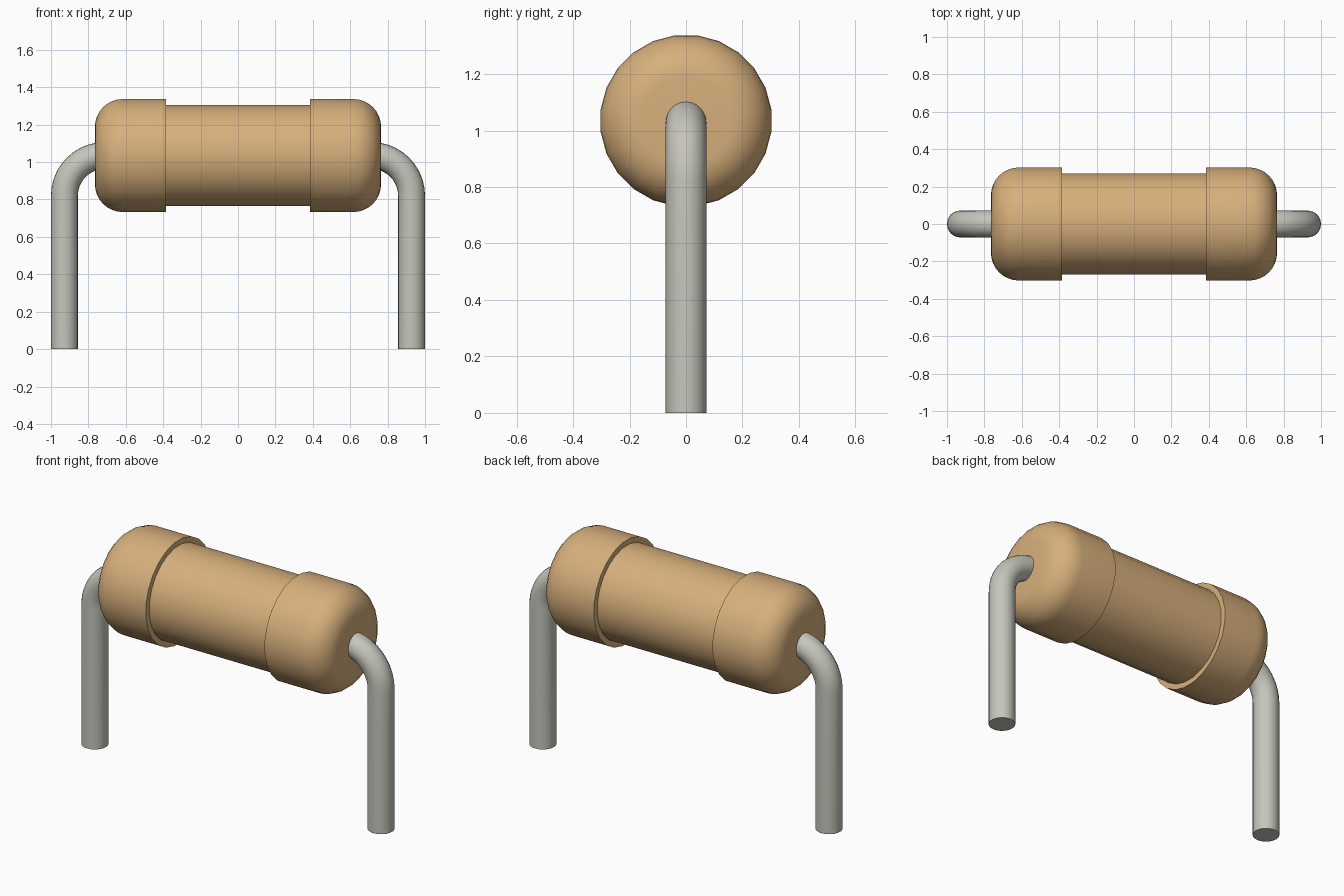
import bpy, bmesh
from math import sin, cos, pi, radians

if "Cube" in bpy.data.objects:
    bpy.data.objects.remove(bpy.data.objects["Cube"])

AXIS_Z = 1.035   # height of the resistor axis
SIDES = 24


def material(name, rgb):
    m = bpy.data.materials.new(name)
    m.diffuse_color = (*rgb, 1)
    m.use_nodes = True
    m.node_tree.nodes["Principled BSDF"].inputs["Base Color"].default_value = m.diffuse_color
    return m


def sweep(name, stations, mat, phase=0.0):
    """Skin round rings along a path in the XZ plane; station = (x, z, heading, radius)."""
    bm = bmesh.new()
    rings = []
    for x, z, a, r in stations:
        ring = []
        for i in range(SIDES):
            t = 2 * pi * (i + phase) / SIDES
            u, y = r * cos(t), r * sin(t)
            ring.append(bm.verts.new((x - u * sin(a), y, z + u * cos(a))))
        rings.append(ring)
    for p, q in zip(rings, rings[1:]):
        for i in range(SIDES):
            j = (i + 1) % SIDES
            bm.faces.new((p[i], p[j], q[j], q[i]))
    bm.faces.new(rings[0])
    bm.faces.new(rings[-1])
    bmesh.ops.recalc_face_normals(bm, faces=bm.faces)
    me = bpy.data.meshes.new(name)
    bm.to_mesh(me)
    bm.free()
    me.materials.append(mat)
    ob = bpy.data.objects.new(name, me)
    bpy.context.collection.objects.link(ob)
    bpy.ops.object.select_all(action='DESELECT')
    ob.select_set(True)
    bpy.context.view_layer.objects.active = ob
    bpy.ops.object.shade_smooth_by_angle(angle=radians(35))
    return ob


tan = material("tan_ceramic", (0.68, 0.43, 0.20))
metal = material("lead_metal", (0.56, 0.56, 0.50))

# Body: narrow barrel with a stepped, rounded cap at each end
END, CAP_IN, CAP_R, MID_R, FILLET = 0.765, 0.385, 0.305, 0.273, 0.15
half = [(CAP_IN, MID_R), (CAP_IN, CAP_R)]
for k in range(9):
    a = pi / 2 * k / 8
    half.append((END - FILLET + FILLET * sin(a), CAP_R - FILLET + FILLET * cos(a)))
profile = [(-x, r) for x, r in reversed(half)] + half
sweep("resistor_body", [(x, AXIS_Z, 0, r) for x, r in profile], tan, 0.5)

# Wire leads: out of the body, round a quarter bend, down to the ground
LEAD_X, LEAD_R, BEND = 0.928, 0.072, 0.215
for side, s in (("left", -1), ("right", 1)):
    path = [(s * 0.66, AXIS_Z, 0, LEAD_R)]
    for k in range(11):
        a = pi / 2 * k / 10
        path.append((s * (LEAD_X - BEND + BEND * sin(a)),
                     AXIS_Z - BEND + BEND * cos(a), -s * a, LEAD_R))
    path.append((s * LEAD_X, 0, -s * pi / 2, LEAD_R))
    sweep(side + "_lead", path, metal)
